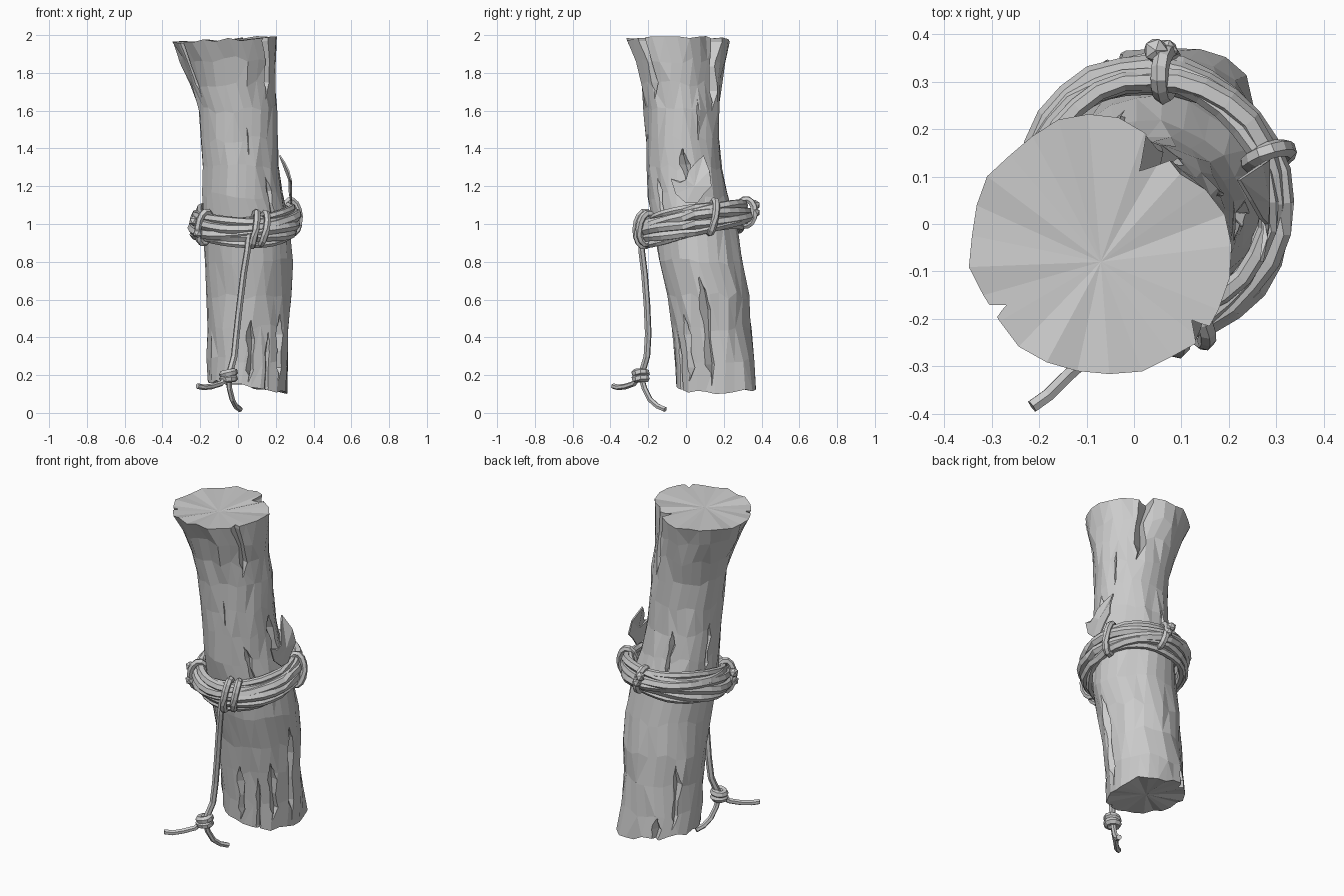
import bpy, bmesh, random
from math import sin, cos, pi, radians
from mathutils import Vector

if "Cube" in bpy.data.objects:
    bpy.data.objects.remove(bpy.data.objects["Cube"])
random.seed(4)

# Trunk sections: z, x min, x max, y min, y max
SEC = [(0.14, -.16, .262, -.05, .373), (0.28, -.165, .262, -.06, .357), (0.45, -.165, .27, -.075, .342),
       (0.62, -.165, .282, -.10, .33), (0.80, -.175, .292, -.145, .30), (1.0, -.185, .268, -.18, .268),
       (1.15, -.19, .235, -.20, .22), (1.3, -.19, .215, -.205, .19), (1.45, -.195, .21, -.21, .175),
       (1.6, -.215, .205, -.22, .175), (1.74, -.255, .20, -.235, .19), (1.87, -.305, .20, -.27, .215),
       (1.975, -.35, .20, -.31, .24)]
SIDES = 26


def section(z):
    z = min(max(z, SEC[0][0]), SEC[-1][0])
    for a, b in zip(SEC, SEC[1:]):
        if z <= b[0]:
            t = (z - a[0]) / (b[0] - a[0])
            return [p + (q - p) * t for p, q in zip(a[1:], b[1:])]


def lobe(ang, deg, power=8):
    return max(0, cos(ang - radians(deg))) ** power


def surface(ang, z, off=0.0):
    """Point on the trunk, with corners and a flat side towards the ends."""
    x0, x1, y0, y1 = section(z)
    hi, lo = max(0, (z - 1.55) / .42), max(0, (.45 - z) / .3)
    off += hi * (.028 * lobe(ang, -43) - .05 * lobe(ang, 48) - .012 * lobe(ang, 135))
    off += lo * .025 * lobe(ang, 45)
    return Vector(((x0 + x1) / 2 + ((x1 - x0) / 2 + off) * cos(ang),
                   (y0 + y1) / 2 + ((y1 - y0) / 2 + off) * sin(ang), z))


def finish(name, bm):
    bmesh.ops.recalc_face_normals(bm, faces=bm.faces)
    me = bpy.data.meshes.new(name)
    bm.to_mesh(me)
    bm.free()
    ob = bpy.data.objects.new(name, me)
    bpy.context.collection.objects.link(ob)
    return ob


def bridge(bm, a, b):
    n = len(a)
    for i in range(n):
        bm.faces.new((a[i], a[(i + 1) % n], b[(i + 1) % n], b[i]))


# Trunk: uneven stacked rings with fan caps
bm = bmesh.new()
rings = []
for k, s in enumerate(SEC):
    ring = []
    for i in range(SIDES):
        a = 2 * pi * i / SIDES + (0.04 if k % 2 else -0.04)
        p = surface(a, s[0], random.uniform(-.007, .006))
        if k == 0:
            p.z += -.03 * cos(a) + random.uniform(-.012, .012)
        elif k == len(SEC) - 1:
            p.z += .017 * cos(a) + random.uniform(-.01, .01)
        else:
            p.z += random.uniform(-.02, .02)
        ring.append(bm.verts.new(p))
    if rings:
        bridge(bm, rings[-1], ring)
    rings.append(ring)
for ring, tip in ((rings[0], (.05, .16, .15)), (rings[-1], (-.07, -.08, 1.965))):
    c = bm.verts.new(tip)
    for i in range(SIDES):
        bm.faces.new((ring[i], ring[(i + 1) % SIDES], c))
bmesh.ops.triangulate(bm, faces=[f for f in bm.faces if random.random() < .5 and len(f.verts) == 4])
trunk = finish("trunk", bm)

# Bark cracks: angle, bottom, top, half width, depth
CRACKS = [(-42, 1.66, 2.1, .036, .05), (56, 1.6, 2.12, .042, .065), (-147, 1.66, 2.06, .025, .03),
          (-50, 1.0, 1.25, .04, .03), (0, 1.12, 1.40, .045, .035), (105, 1.06, 1.32, .028, .03),
          (165, 1.06, 1.36, .03, .028), (-88, .16, .49, .038, .035), (-40, .17, .52, .038, .04),
          (-8, .14, .72, .042, .035), (140, .2, .57, .038, .035), (115, .06, .27, .038, .035),
          (-62, .06, .43, .028, .03), (25, 1.44, 1.66, .014, .02), (-78, 1.35, 1.52, .01, .015)]
bm = bmesh.new()
for deg, z0, z1, w, d in CRACKS:
    prev = None
    a = radians(deg)
    out, tan = Vector((cos(a), sin(a), 0)), Vector((-sin(a), cos(a), 0))
    for t, f in ((0, .1), (.2, .9), (.45, .65), (.7, 1), (.88, .6), (1, .12)):
        z = z0 + (z1 - z0) * t
        p = surface(a, min(z, 1.97))
        p.z = z
        p += tan * random.uniform(-.25, .25) * w
        tri = [bm.verts.new(q) for q in (p + out * .04 + tan * w * f * 1.5,
                                         p + out * .04 - tan * w * f * 1.5,
                                         p - out * d * (f * .9 + .05) + tan * w * f * .35)]
        if prev:
            bridge(bm, prev, tri)
        else:
            bm.faces.new(tri)
        prev = tri
    bm.faces.new(prev)
cutter = finish("crack_cutter", bm)
mod = trunk.modifiers.new("cracks", 'BOOLEAN')
mod.operation, mod.solver, mod.object = 'DIFFERENCE', 'EXACT', cutter
me = bpy.data.meshes.new_from_object(trunk.evaluated_get(bpy.context.evaluated_depsgraph_get()))
trunk.modifiers.clear()
trunk.data = me
bpy.data.objects.remove(cutter)


def tube(name, pts, r, closed=False, sides=6):
    """Faceted tube along a list of points."""
    bm = bmesh.new()
    pts = [Vector(p) for p in pts]
    n, rs, ref = len(pts), [], None
    for i, p in enumerate(pts):
        nxt = pts[(i + 1) % n] if closed or i < n - 1 else p
        prv = pts[i - 1] if closed or i > 0 else p
        t = (nxt - prv).normalized()
        if ref is None:
            ref = t.orthogonal()
        u = (ref - t * ref.dot(t)).normalized()
        ref, v = u, t.cross(u)
        rs.append([bm.verts.new(p + (u * cos(2 * pi * j / sides) + v * sin(2 * pi * j / sides)) * r)
                   for j in range(sides)])
    for a, b in zip(rs, rs[1:]):
        bridge(bm, a, b)
    if closed:  # match the closest twist before closing
        k = min(range(sides), key=lambda s: (rs[0][s].co - rs[-1][0].co).length)
        bridge(bm, rs[-1], rs[0][k:] + rs[0][:k])
    else:
        bm.faces.new(rs[0])
        bm.faces.new(rs[-1])
    return finish(name, bm)


def on_ring(a, r, dz=0):
    return Vector((.035 + r * cos(a), .047 + r * 1.03 * sin(a),
                   1.015 + .045 * sin(a) + .008 * cos(a) + dz))


# Rope strands wound around the trunk
for k, (r, dz, tr) in enumerate([(.258, .038, .026), (.272, .014, .027), (.272, -.022, .027),
                                 (.26, -.05, .026), (.246, -.072, .02), (.246, .055, .02)]):
    ph = k * 1.7
    tube("rope_strand_%d" % (k + 1),
         [on_ring(2 * pi * i / 28, r + .007 * sin(6 * pi * i / 28 + ph) + random.uniform(-.003, .003),
                  dz + .012 * sin(4 * pi * i / 28 + ph)) for i in range(28)], tr, True)

# Bindings looped over the strands
for k, (deg, half) in enumerate([(-79, .09), (-68, .08), (20, .085), (83, .07), (-143, .085)]):
    a = radians(deg)
    tube("binding_%d" % (k + 1),
         [on_ring(a + .05 * sin(2 * pi * j / 14), .264 + .045 * cos(2 * pi * j / 14),
                  half * sin(2 * pi * j / 14)) for j in range(14)], .019, True)

# Small knots on the bindings
for k, (deg, dz) in enumerate([(84, .0), (88, .04), (-143, -.03), (-150, .03)]):
    bm = bmesh.new()
    bmesh.ops.create_icosphere(bm, subdivisions=1, radius=.028)
    finish("binding_knot_%d" % (k + 1), bm).location = on_ring(radians(deg), .31, dz)

# Hanging cord with its knot and two loose ends
tube("hanging_cord", [(.06, -.235, .95), (.05, -.235, .86), (.03, -.22, .74), (.01, -.207, .58),
                      (-.008, -.2, .42), (-.02, -.207, .3), (-.05, -.24, .19)], .018)
tube("cord_end_left", [(-.05, -.24, .2), (-.09, -.275, .155), (-.14, -.32, .14),
                       (-.18, -.36, .135), (-.215, -.385, .142)], .015)
tube("cord_end_right", [(-.05, -.24, .2), (-.045, -.22, .13), (-.03, -.19, .07),
                        (-.012, -.15, .035), (.012, -.11, .018)], .015)
for k, (dz, tilt) in enumerate([(.21, .2), (.182, .05)]):
    tube("cord_knot_%d" % (k + 1),
         [(-.05 + .03 * cos(2 * pi * j / 10), -.24 + .03 * sin(2 * pi * j / 10),
           dz + .03 * tilt * cos(2 * pi * j / 10)) for j in range(10)], .021, True)

# Curved leaf sticking up from the rope
OUTLINE = [(-.08, 1.24), (-.03, 1.222), (.0, 1.235), (.012, 1.28), (.05, 1.325), (.093, 1.363),
           (.125, 1.28), (.135, 1.2), (.1, 1.165), (.06, 1.11), (0, 1.11), (-.055, 1.16)]
bm = bmesh.new()
def bend(y, z):
    return bm.verts.new((.283 - .06 * (max(0, z - 1.2) / .16) ** 2 - .01 * (y < -.04), y, z))
vs = [bend(y, z) for y, z in OUTLINE]
c = bend(.045, 1.2)
for i in range(len(vs)):
    bm.faces.new((vs[i], vs[(i + 1) % len(vs)], c))
leaf = finish("leaf", bm)
m = leaf.modifiers.new("thickness", 'SOLIDIFY')
m.thickness, m.offset = .008, 0
